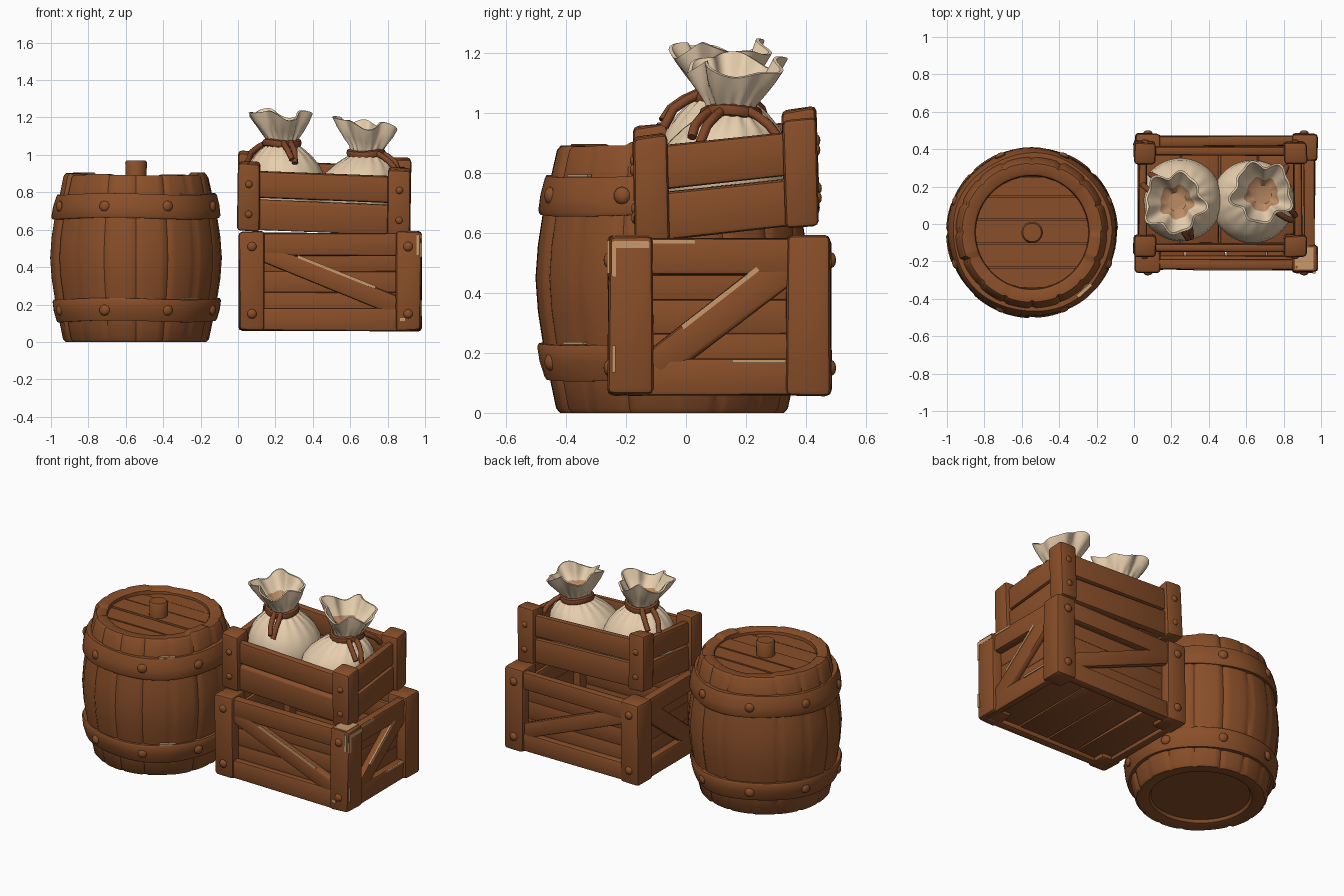
import bpy, bmesh, math, random
from math import sin, cos, pi
from mathutils import Matrix, Vector, Euler

if "Cube" in bpy.data.objects:
    bpy.data.objects.remove(bpy.data.objects["Cube"])
random.seed(4)


def mat(name, col):
    m = bpy.data.materials.new(name)
    m.diffuse_color = (*col, 1)
    m.use_nodes = True
    m.node_tree.nodes["Principled BSDF"].inputs["Base Color"].default_value = m.diffuse_color
    return m


WOOD = mat("brown wood", (0.25, 0.077, 0.022))
WORN = mat("worn wood edge", (0.58, 0.32, 0.15))
CLOTH = mat("cream cloth", (0.80, 0.62, 0.42))
INNER = mat("sack shadow cloth", (0.50, 0.26, 0.13))
CORD = mat("cord brown", (0.21, 0.06, 0.02))


def finish(name, bm, mats, angle=40):
    bmesh.ops.recalc_face_normals(bm, faces=bm.faces)
    me = bpy.data.meshes.new(name)
    bm.to_mesh(me)
    bm.free()
    for m in mats:
        me.materials.append(m)
    me.shade_smooth()
    me.set_sharp_from_angle(angle=math.radians(angle))
    ob = bpy.data.objects.new(name, me)
    bpy.context.collection.objects.link(ob)
    return ob


def boxes(name, parts, M=Matrix(), m=WOOD, bevel=0.014, jitter=0.005):
    """parts: (centre, size, rotation); slightly uneven bevelled boards"""
    bm = bmesh.new()
    for c, s, r in parts:
        T = M @ Matrix.Translation(c) @ Euler(r).to_matrix().to_4x4() @ Matrix.Diagonal((*s, 1))
        vs = bmesh.ops.create_cube(bm, size=1, matrix=T)["verts"]
        for v in vs:
            v.co += Vector([random.uniform(-jitter, jitter) for _ in range(3)])
    if bevel:
        bmesh.ops.bevel(bm, geom=bm.edges[:], offset=bevel, segments=2, profile=0.5, affect='EDGES')
    return finish(name, bm, [m])


def lathe(name, rings, n, mats, shape, cap=(True, True), close=False, rule=None):
    """rings of n points; shape(ring, angle, index) gives the position"""
    bm = bmesh.new()
    R = [[bm.verts.new(shape(g, 2 * pi * i / n, i)) for i in range(n)] for g in rings]
    pairs = list(zip(R, R[1:])) + ([(R[-1], R[0])] if close else [])
    for k, (a, b) in enumerate(pairs):
        for i in range(n):
            j = (i + 1) % n
            f = bm.faces.new((a[i], a[j], b[j], b[i]))
            if rule:
                f.material_index = rule(k)
    if not close:
        for use, ring in zip(cap, (R[0], R[-1])):
            if use:
                f = bm.faces.new(ring)
                if rule:
                    f.material_index = rule(len(R)) if ring is R[-1] else 0
    return finish(name, bm, mats)


def studs(name, items, r=0.03):
    """flattened round nail heads: (position, outward direction)"""
    bm = bmesh.new()
    for p, d in items:
        q = Vector(d).to_track_quat('Z', 'Y').to_matrix().to_4x4()
        bmesh.ops.create_uvsphere(bm, u_segments=10, v_segments=6, radius=r,
                                  matrix=Matrix.Translation(p) @ q @ Matrix.Diagonal((1, 1, 0.6, 1)))
    return finish(name, bm, [WOOD])


# ---------- barrel ----------
BX, BY, ST, SEG = -0.545, -0.045, 16, 8
lift = [random.uniform(-0.012, 0.006) for _ in range(ST)]
push = [random.uniform(-0.005, 0.004) for _ in range(ST)]


def stave(g, a, i):
    r, z, groove = g
    k, e = (i // SEG) % ST, i % SEG
    r += (push[k] - (0.009 if e == 0 else 0)) * groove
    if z > 0.88:
        z += lift[k]
    return (BX + r * cos(a), BY + r * sin(a), z)


body = [(0.29, 0.025, 0), (0.30, 0.008, 0), (0.33, 0, 0), (0.375, 0, 1), (0.388, 0.015, 1), (0.408, 0.11, 1),
        (0.432, 0.23, 1), (0.449, 0.34, 1), (0.457, 0.45, 1), (0.449, 0.56, 1), (0.432, 0.67, 1),
        (0.405, 0.79, 1), (0.385, 0.885, 1), (0.372, 0.9, 1), (0.315, 0.9, 0), (0.305, 0.892, 0), (0.30, 0.84, 0)]
lathe("barrel_staves", body, ST * SEG, [WOOD], stave)


def hoop(g, a, i):
    r = g[0] + 0.004 * sin(5 * a + 9 * g[1])
    return (BX + r * cos(a), BY + r * sin(a), g[1] + 0.005 * sin(3 * a + 1))


for nm, lo, hi, r0, r1 in (("lower", 0.11, 0.23, 0.43, 0.45), ("upper", 0.66, 0.79, 0.452, 0.43)):
    prof = [(r0 - 0.035, lo), (r0 - 0.006, lo), (r0, lo + 0.012), ((r0 + r1) / 2 + 0.004, (lo + hi) / 2),
            (r1, hi - 0.012), (r1 - 0.006, hi), (r1 - 0.035, hi)]
    lathe("barrel_hoop_" + nm, prof, 64, [WOOD], hoop, close=True)
    zc, rc = (lo + hi) / 2, (r0 + r1) / 2 + 0.001
    studs("hoop_rivets_" + nm, [((BX + rc * cos(a), BY + rc * sin(a), zc), (cos(a), sin(a), 0))
                                for a in [pi / 8 + k * pi / 4 for k in range(8)]])
    # pale worn patch on the hoop's top edge
    a = math.radians(-48)
    boxes("worn_hoop_" + nm, [((BX + (r1 - 0.012) * cos(a), BY + (r1 - 0.012) * sin(a), hi + 0.002),
                               (0.02, 0.10, 0.008), (0, 0, a))], m=WORN, bevel=0, jitter=0)

# lid planks: slices of a disc running along x
bm = bmesh.new()
cuts, RL = [-0.299, -0.19, -0.06, 0.07, 0.19, 0.299], 0.302
for y0, y1 in zip(cuts, cuts[1:]):
    ys = [y0 + 0.004 + (y1 - y0 - 0.008) * t / 6 for t in range(7)]
    pts = [(math.sqrt(RL**2 - y * y), y) for y in ys] + [(-math.sqrt(RL**2 - y * y), y) for y in ys[::-1]]
    z = 0.872 + random.uniform(-0.005, 0.005)
    f = bm.faces.new([bm.verts.new((BX + x, BY + y, z - 0.025)) for x, y in pts])
    up = bmesh.ops.extrude_face_region(bm, geom=[f])["geom"]
    bmesh.ops.translate(bm, vec=(0, 0, 0.025), verts=[v for v in up if isinstance(v, bmesh.types.BMVert)])
finish("barrel_lid_planks", bm, [WOOD])
ring = lambda g, a, i: (BX + g[0] * cos(a), BY + g[0] * sin(a), g[1])
lathe("barrel_bung", [(0.055, 0.85), (0.058, 0.96), (0.05, 0.97)], 14, [WOOD], ring)


# ---------- crates (local: centred in x and y, bottom at z = 0) ----------
def posts(w, d, h, pw, pd):
    return [((sx * (w - pw) / 2, sy * (d - pd) / 2, h / 2), (pw, pd, h), (0, 0, 0)) for sx in (-1, 1) for sy in (-1, 1)]


def walls(w, d, rows, inset, thick):
    """boards on all four sides; rows: (low, high)"""
    out = []
    for lo, hi in rows:
        for s in (-1, 1):
            zc, zs = (lo + hi) / 2, hi - lo
            out.append(((0, s * (d / 2 - inset - thick / 2), zc), (w - 0.1, thick, zs), (0, 0, 0)))
            out.append(((s * (w / 2 - inset - thick / 2), 0, zc), (thick, d - 0.1, zs), (0, 0, 0)))
    return out


def floor(w, d, z, n):
    s = (w - 0.1) / n
    return [((-w / 2 + 0.05 + s * (i + 0.5), 0, z), (s - 0.008, d - 0.1, 0.03), (0, 0, 0)) for i in range(n)]


W, D, H = 0.975, 0.745, 0.53
L = Matrix.Translation((0.492, 0.113, 0.06))
boxes("lower_crate_posts", posts(W, D, H, 0.14, 0.148), L, bevel=0.02)
boxes("lower_crate_rails", walls(W, D, [(0.0, 0.12), (0.40, 0.522)], 0.015, 0.055), L)
boxes("lower_crate_planks", walls(W, D, [(0.09, 0.205), (0.203, 0.318), (0.316, 0.43)], 0.06, 0.03), L, bevel=0.008, jitter=0.002)
boxes("lower_crate_floor", floor(W, D, 0.04, 4), L, bevel=0.008)
A, B = 0.38, 0.66
boxes("lower_crate_braces",
      [((0, s * (D / 2 - 0.04), 0.275), (0.78, 0.045, 0.1), (0, A, 0)) for s in (-1, 1)] +
      [((s * (W / 2 - 0.04), 0, 0.26), (0.045, 0.56, 0.115), (B, 0, 0)) for s in (-1, 1)], L)
# pale worn strips on exposed edges: (centre, size, rotation)
X, Y = W / 2, -D / 2
boxes("worn_edges", [
    ((0.02 + 0.042 * sin(A), Y + 0.016, 0.275 + 0.042 * cos(A)), (0.45, 0.009, 0.016), (0, A, 0)),
    ((X - 0.016, 0.03 - 0.048 * sin(B), 0.285 + 0.048 * cos(B)), (0.009, 0.32, 0.016), (B, 0, 0)),
    ((X, Y + 0.075, H - 0.028), (0.009, 0.13, 0.024), (0, 0, 0)),
    ((X - 0.07, Y + 0.075, H), (0.10, 0.12, 0.006), (0, 0, 0)),
    ((X - 0.015, Y + 0.22, 0.512), (0.009, 0.14, 0.014), (0, 0, 0)),
    ((X, Y + 0.018, H - 0.08), (0.009, 0.016, 0.11), (0, 0, 0)),
    ((X - 0.018, Y, H - 0.07), (0.016, 0.009, 0.11), (0, 0, 0)),
    ((X, Y + 0.018, 0.12), (0.009, 0.012, 0.09), (0, 0, 0)),
    ((X - 0.10, Y, 0.06), (0.025, 0.009, 0.016), (0, 0, 0)),
    ((X - 0.014, 0.13, 0.112), (0.009, 0.18, 0.012), (0, 0, 0))], L, WORN, bevel=0, jitter=0)
studs("lower_crate_nails", [(L @ Vector((sx * (W / 2 - 0.07), sy * D / 2, z)), (0, sy, 0))
                            for sx in (-1, 1) for sy in (-1, 1) for z in (0.09, 0.45)], 0.026)

# upper crate is skewed: it rises to the back and drops to the right
w, d, h = 0.925, 0.612, 0.36
U = Matrix(((1, 0, 0.01, 0.458), (0, 1, -0.03, 0.138), (-0.04, 0.11, 1, 0.61), (0, 0, 0, 1)))
boxes("upper_crate_posts", posts(w, d, h, 0.12, 0.115), U, bevel=0.018)
boxes("upper_crate_slats", walls(w, d, [(0.005, 0.165), (0.175, 0.32)], 0.025, 0.045), U, jitter=0.004)
boxes("upper_crate_floor", floor(w, d, 0.03, 4), U, bevel=0.008)
studs("upper_crate_nails", [(U @ Vector((sx * (w / 2 - 0.06), sy * d / 2, z)), (0, sy, 0))
                            for sx in (-1, 1) for sy in (-1, 1) for z in (0.09, 0.25)], 0.02)


# ---------- sacks ----------
def tube(name, pts, r):
    cu = bpy.data.curves.new(name, 'CURVE')
    cu.dimensions, cu.bevel_depth, cu.bevel_resolution, cu.use_fill_caps = '3D', r, 2, True
    sp = cu.splines.new('POLY')
    sp.points.add(len(pts) - 1)
    for p, q in zip(sp.points, pts):
        p.co = (*q, 1)
    cu.materials.append(CORD)
    bpy.context.collection.objects.link(bpy.data.objects.new(name, cu))


# height fraction (1 = neck), radius, pleat, fold, wave
SACK = [(0.0, 0.08, 0, 0, 0), (0.05, 0.16, 0, 0, 0), (0.2, 0.212, 0, 0, 0), (0.4, 0.222, 0, 0, 0), (0.58, 0.213, 0, 0, 0),
        (0.72, 0.188, 0.001, 0, 0), (0.84, 0.15, 0.003, 0, 0), (0.93, 0.11, 0.005, 0, 0), (1.0, 0.075, 0.005, 0, 0),
        (1.07, 0.086, 0.005, 0.004, 0), (1.16, 0.112, 0.003, 0.010, 0.004), (1.27, 0.14, 0, 0.018, 0.014),
        (1.37, 0.16, 0, 0.022, 0.026), (1.375, 0.148, 0, 0.022, 0.026), (1.28, 0.122, 0, 0.018, 0.014),
        (1.17, 0.088, 0, 0.010, 0.004), (1.1, 0.05, 0, 0, 0)]


def sack(name, base, neck, mouth, z0, zn, tilt, ph, cords):
    base, neck, mouth = Vector(base), Vector(neck), Vector(mouth)

    def shape(g, a, i):
        t, r, pleat, fold, wave = g
        c = base.lerp(neck, max(0, (t - 0.5) * 2)) if t < 1 else neck.lerp(mouth, (t - 1) / 0.37)
        r += pleat * cos(16 * a + ph) + fold * (0.7 * cos(5 * a + ph) + 0.5 * cos(8 * a + 2 * ph))
        up = zn - z0 if t < 1 else 0.42
        z = zn + (t - 1) * up + wave * (0.7 * cos(3 * a + ph) + 0.5 * cos(5 * a + ph + 2)) + (tilt * r * cos(a) if t > 1 else 0)
        return (c.x + r * cos(a), c.y + r * sin(a), z)
    lathe(name, SACK, 96, [CLOTH, INNER], shape, rule=lambda k: 1 if k >= 15 else 0)
    # cord wrapped round the neck, with loose ends lying on the cloth
    lathe(name + "_cord", [(0.088 + 0.018 * cos(b), 0.022 * sin(b)) for b in [k * pi / 4 for k in range(8)]], 32, [CORD],
          lambda g, a, i: (neck.x + g[0] * cos(a), neck.y + g[0] * sin(a), zn + g[1] + 0.007 * sin(2 * a + ph)), close=True)
    for k, a in enumerate(cords):
        a = math.radians(a)
        P = [(0.085, 0.005), (0.13, -0.015), (0.175, -0.045), (0.205, -0.085 - 0.02 * (k % 2))]
        tube("%s_cord_end_%d" % (name, k), [(neck.x + r * cos(a + 0.06 * j * (-1) ** k), neck.y + r * sin(a + 0.06 * j * (-1) ** k),
                                            zn + z) for j, (r, z) in enumerate(P)], 0.016)


sack("left_sack", (0.25, 0.13), (0.235, 0.12), (0.215, 0.115), 0.665, 1.06, -0.04, 0.6, (-85, -60, 125, 165))
sack("right_sack", (0.635, 0.12), (0.685, 0.15), (0.685, 0.17), 0.655, 1.005, -0.18, 2.1, (-50, -20, 40))
